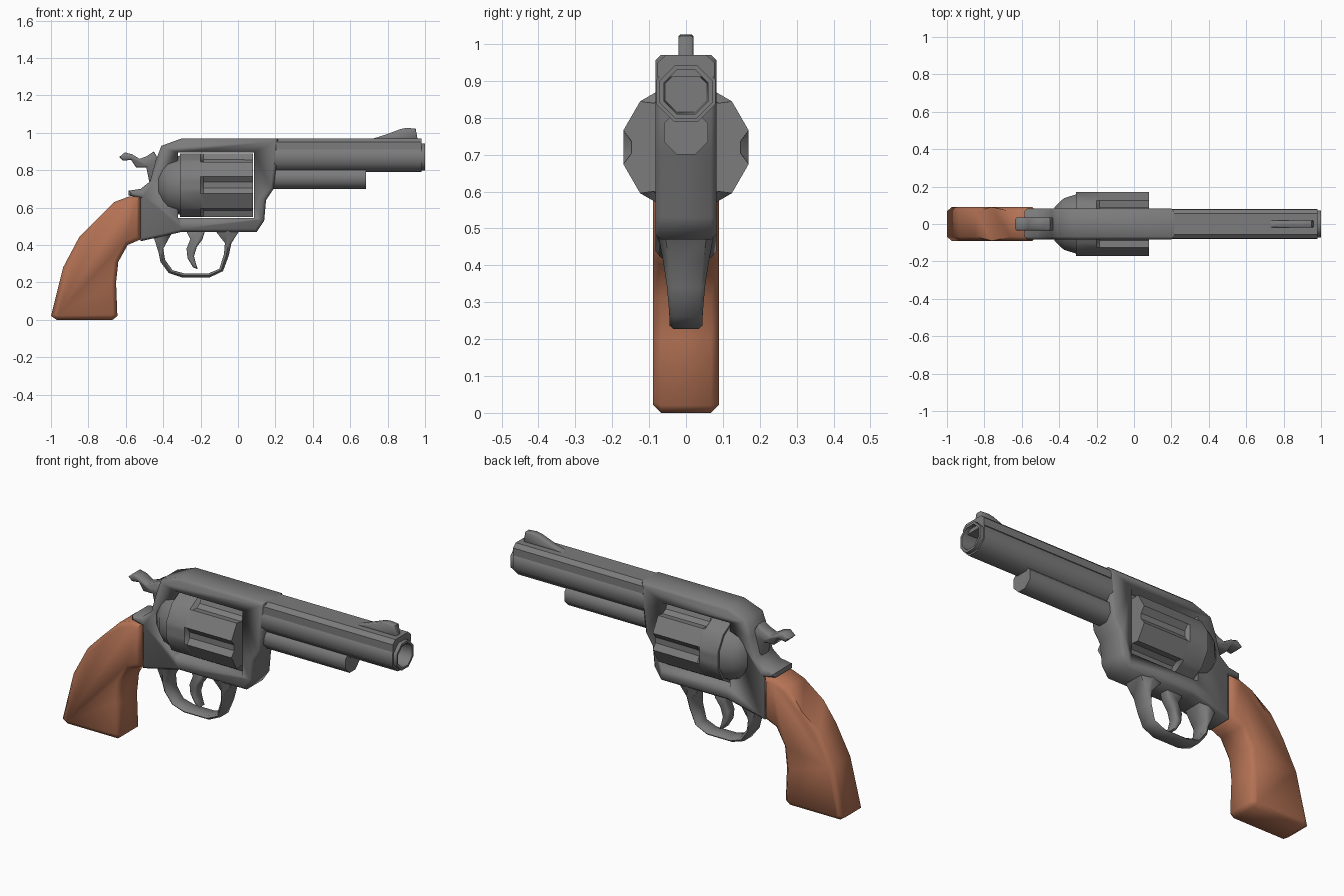
import bpy, bmesh, math

if "Cube" in bpy.data.objects:
    bpy.data.objects.remove(bpy.data.objects["Cube"])


def material(name, rgb):
    m = bpy.data.materials.new(name)
    m.diffuse_color = (*rgb, 1)
    m.use_nodes = True
    m.node_tree.nodes["Principled BSDF"].inputs["Base Color"].default_value = m.diffuse_color
    return m


STEEL = material("gunmetal grey", (0.2, 0.2, 0.2))
WOOD = material("reddish wood", (0.46, 0.17, 0.09))


def finish(bm, name, mat, angle=50):
    bmesh.ops.recalc_face_normals(bm, faces=bm.faces[:])
    me = bpy.data.meshes.new(name)
    bm.to_mesh(me)
    bm.free()
    me.materials.append(mat)
    ob = bpy.data.objects.new(name, me)
    bpy.context.collection.objects.link(ob)
    bpy.ops.object.select_all(action='DESELECT')
    ob.select_set(True)
    bpy.context.view_layer.objects.active = ob
    bpy.ops.object.shade_smooth_by_angle(angle=math.radians(angle))
    return ob


def plate(name, profile, half, bevel=0.0, mat=STEEL):
    """Side profile (x, z) extruded across y, with chamfered rims."""
    bm = bmesh.new()
    face = bm.faces.new([bm.verts.new((x, -half, z)) for x, z in profile])
    ext = bmesh.ops.extrude_face_region(bm, geom=[face])
    for v in ext['geom']:
        if isinstance(v, bmesh.types.BMVert):
            v.co.y = half
    if bevel:
        rims = [e for e in bm.edges if abs(e.verts[0].co.y - e.verts[1].co.y) < 1e-6]
        bmesh.ops.bevel(bm, geom=rims, offset=bevel, segments=1, affect='EDGES', clamp_overlap=True)
    return finish(bm, name, mat)


def loft(name, rings, angle=50):
    """Skin a row of equal-length rings and cap both ends."""
    bm = bmesh.new()
    rows = [[bm.verts.new(p) for p in ring] for ring in rings]
    n = len(rows[0])
    for a, b in zip(rows, rows[1:]):
        for i in range(n):
            j = (i + 1) % n
            bm.faces.new((a[i], a[j], b[j], b[i]))
    bm.faces.new(rows[0])
    bm.faces.new(rows[-1])
    return finish(bm, name, STEEL, angle)


def ring(x, z, polar):
    return [(x, r * math.cos(math.radians(a)), z + r * math.sin(math.radians(a))) for a, r in polar]


def turned(name, z, stations, n=8, angle=50):
    step = 360 / n
    return loft(name, [ring(x, z, [((i + .5) * step, r / math.cos(math.pi / n)) for i in range(n)])
                       for x, r in stations], angle)


# Frame with a window for the cylinder
frame = plate("frame", [(-.585, .665), (-.52, .65), (-.52, .42), (-.30, .47), (.10, .47), (.14, .53),
                        (.15, .64), (.19, .70), (.205, .82), (.215, .97), (-.30, .97), (-.41, .93),
                        (-.44, .85), (-.47, .74), (-.52, .70), (-.585, .69)], .083, .024)
window = plate("window_cutter", [(-.32, .545), (.085, .545), (.085, .895), (-.32, .895)], .3)
window.hide_render = True
window.hide_viewport = True
cut = frame.modifiers.new("window", 'BOOLEAN')
cut.operation = 'DIFFERENCE'
cut.solver = 'EXACT'
cut.object = window

# Fluted cylinder and the recoil shield behind it
def fluted(x, groove):
    return ring(x, .72, [(60 * k + a, r) for k in range(6)
                         for a, r in ((-15, .176), (-6, groove), (6, groove), (15, .176))])

loft("cylinder", [fluted(-.31, .171), fluted(-.20, .171), fluted(-.185, .15), fluted(.08, .148)], 30)
turned("recoil_shield", .72, [(-.425, .09), (-.375, .138), (-.31, .158)], 12)

# Barrel with hollow muzzle, top rib, under-lug and front sight
turned("barrel", .87, [(.19, .08), (.98, .08), (.98, .072), (1.0, .072), (1.0, .06), (.75, .055)])
loft("barrel_rib", [[(x, y, z) for y, z in ((-.055, .97), (.055, .97), (.077, .95), (.077, .91),
                                            (-.077, .91), (-.077, .95))] for x in (.19, .98)], 30)
turned("under_lug", .76, [(.15, .06), (.685, .06)])
plate("front_sight", [(.71, .965), (.79, .99), (.87, 1.02), (.90, 1.026), (.95, 1.022), (.96, .965)], .02, .005)

# Hammer
plate("hammer", [(-.635, .87), (-.605, .895), (-.567, .885), (-.525, .86), (-.487, .875), (-.45, .90),
                 (-.42, .85), (-.44, .74), (-.475, .74), (-.49, .815), (-.545, .815), (-.572, .855),
                 (-.615, .85)], .036, .008)

# Trigger guard: outer point, inner point and half width along the loop
guard = [(-.45, .44, -.35, .47, .07), (-.425, .36, -.40, .38, .055), (-.415, .31, -.39, .32, .048),
         (-.37, .25, -.35, .265, .045), (-.30, .227, -.285, .247, .045), (-.15, .227, -.16, .247, .045),
         (-.08, .26, -.10, .272, .045), (-.05, .34, -.075, .35, .052), (-.035, .41, -.07, .41, .062),
         (.01, .48, -.125, .48, .075)]
def guard_ring(ox, oz, ix, iz, w):
    mx, mz = (ox + ix) / 2, (oz + iz) / 2
    return [(ox, -w * .75, oz), (ox, w * .75, oz), (mx, w, mz),
            (ix, w * .75, iz), (ix, -w * .75, iz), (mx, -w, mz)]

loft("trigger_guard", [guard_ring(*g) for g in guard], 60)

# Trigger
plate("trigger", [(-.28, .48), (-.255, .43), (-.275, .38), (-.27, .33), (-.24, .28), (-.215, .27),
                  (-.225, .30), (-.235, .34), (-.22, .39), (-.19, .43), (-.175, .48)], .028, .007)

# Wooden grip
plate("grip", [(-1.0, .02), (-.97, 0), (-.67, 0), (-.645, .02), (-.652, .20), (-.64, .31), (-.59, .40),
               (-.52, .43), (-.52, .66), (-.58, .66), (-.66, .63), (-.76, .53), (-.85, .44),
               (-.935, .28)], .09, .022, WOOD)
